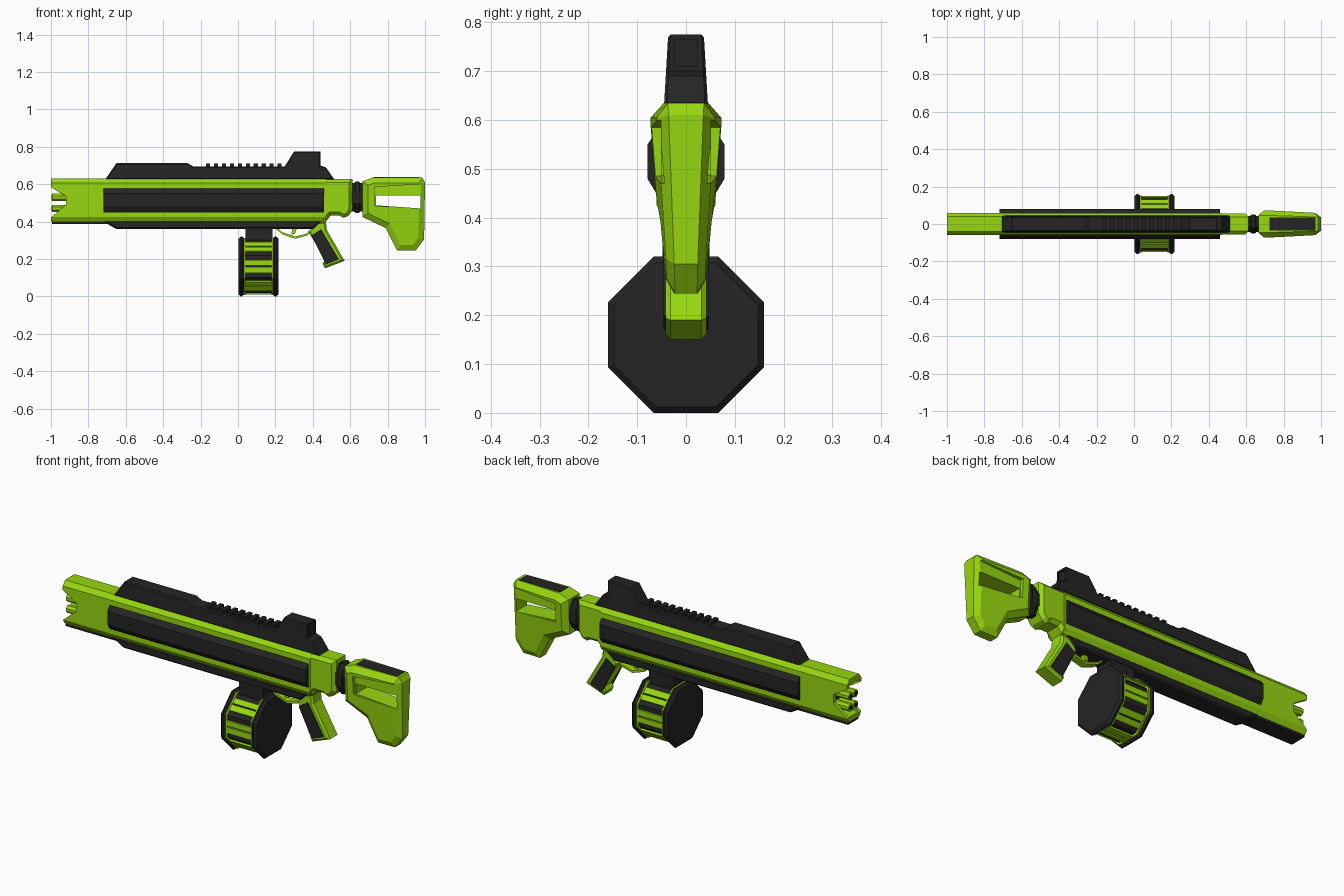
import bpy, bmesh, math
from mathutils import Vector

if "Cube" in bpy.data.objects:
    bpy.data.objects.remove(bpy.data.objects["Cube"], do_unlink=True)


def material(name, rgb):
    m = bpy.data.materials.new(name)
    m.use_nodes = True
    m.diffuse_color = (*rgb, 1)
    m.node_tree.nodes["Principled BSDF"].inputs["Base Color"].default_value = (*rgb, 1)
    return m


GREEN = material("lime green", (0.31, 0.68, 0.005))
BLACK = material("charcoal", (0.018, 0.018, 0.018))


def sym(half):
    """Mirror a right-hand (y, z) outline into a closed section."""
    return half + [(-y, z) for y, z in reversed(half)]


def prism(name, pts, lo, hi, mat, bevel=0.0, axis="Y", shape=None):
    """Extrude an outline along x or y; optionally chamfer the cap rims and reshape."""
    i = "XYZ".index(axis)
    at = (lambda p, d: Vector((d, *p))) if i == 0 else (lambda p, d: Vector((p[0], d, p[1])))
    bm = bmesh.new()
    a = [bm.verts.new(at(p, lo)) for p in pts]
    b = [bm.verts.new(at(p, hi)) for p in pts]
    bm.faces.new(a)
    bm.faces.new(b)
    for k in range(len(pts)):
        j = (k + 1) % len(pts)
        bm.faces.new((a[k], a[j], b[j], b[k]))
    bmesh.ops.recalc_face_normals(bm, faces=bm.faces[:])
    if bevel:
        rim = [e for e in bm.edges if abs(e.verts[0].co[i] - e.verts[1].co[i]) < 1e-5]
        bmesh.ops.bevel(bm, geom=rim, offset=bevel, segments=1, affect="EDGES")
    if shape:
        for v in bm.verts:
            v.co.y *= shape(v.co)
    bmesh.ops.recalc_face_normals(bm, faces=bm.faces[:])
    me = bpy.data.meshes.new(name)
    bm.to_mesh(me)
    bm.free()
    me.materials.append(mat)
    ob = bpy.data.objects.new(name, me)
    bpy.context.collection.objects.link(ob)
    return ob


def cut(ob, pts, lo, hi, axis="Y"):
    """Subtract a prism from an object and bake the result."""
    tool = prism("cutter", pts, lo, hi, ob.data.materials[0], axis=axis)
    tool.hide_render = True
    mod = ob.modifiers.new("cut", "BOOLEAN")
    mod.operation, mod.solver, mod.object = "DIFFERENCE", "EXACT", tool
    bpy.context.view_layer.update()
    me = bpy.data.meshes.new_from_object(ob.evaluated_get(bpy.context.evaluated_depsgraph_get()))
    ob.modifiers.clear()
    ob.data = me
    bpy.data.objects.remove(tool, do_unlink=True)


def box(y, z0, z1):
    return [(-y, z0), (y, z0), (y, z1), (-y, z1)]


def ring(cy, cz, r, n):
    turn = math.pi / n
    return [(cy + r * math.cos(turn * (2 * k + 1)), cz + r * math.sin(turn * (2 * k + 1)))
            for k in range(n)]


# Main housing with a hollow, notched muzzle
housing = prism("housing", sym([(0.045, 0.4), (0.06, 0.425), (0.06, 0.605), (0.04, 0.63)]),
                -1, 0.47, GREEN, axis="X")
cut(housing, box(0.042, 0.425, 0.6), -1.1, -0.9, axis="X")
cut(housing, [(-1.02, 0.595), (-0.92, 0.535), (-0.92, 0.49), (-1.02, 0.405)], -0.2, 0.2)
prism("muzzle_back", box(0.041, 0.43, 0.595), -0.905, -0.898, BLACK, axis="X")
for n, (y, z) in enumerate([(-0.02, 0.53), (0.02, 0.53), (-0.02, 0.47), (0.02, 0.47)]):
    barrel = prism(f"barrel_{n}", ring(y, z, 0.021, 8), -0.995, -0.9, GREEN, axis="X")
    prism(f"barrel_bore_{n}", ring(y, z, 0.012, 8), -0.998, -0.99, BLACK, axis="X")

# Side panels, underside and muzzle strip
prism("side_panels", sym([(0.058, 0.445), (0.079, 0.48), (0.079, 0.55), (0.058, 0.58)]),
      -0.72, 0.46, BLACK, axis="X")
prism("underside", [(-0.73, 0.405), (-0.65, 0.36), (0.4, 0.36), (0.45, 0.405)],
      -0.05, 0.05, BLACK, 0.008)
prism("muzzle_strip", box(0.045, 0.386, 0.402), -0.995, -0.7, BLACK, axis="X")

# Top rail with rear sight and teeth
rail = prism("top_rail", [(-0.71, 0.625), (-0.65, 0.712), (-0.27, 0.712), (-0.24, 0.695),
                          (0.25, 0.695), (0.3, 0.775), (0.44, 0.775), (0.44, 0.7),
                          (0.47, 0.69), (0.515, 0.625)],
             -0.045, 0.045, BLACK, 0.006, shape=lambda c: 1 - 1.3 * (c.z - 0.63))
cut(rail, box(0.024, 0.71, 0.765), 0.432, 0.5, axis="X")
for n in range(10):
    x = -0.16 + n * 0.0425
    prism(f"rail_tooth_{n}", box(0.032, 0.69, 0.711), x - 0.011, x + 0.011, BLACK, axis="X")

# Rear receiver and neck
prism("receiver", [(0.44, 0.39), (0.47, 0.4), (0.495, 0.432), (0.54, 0.432), (0.565, 0.42),
                   (0.59, 0.43), (0.612, 0.46), (0.612, 0.628), (0.44, 0.628)],
      -0.056, 0.056, GREEN, 0.018)
prism("neck", ring(0, 0.53, 0.082, 8), 0.6, 0.69, BLACK, axis="X",
      shape=lambda c: 0.55)
prism("neck_ring", ring(0, 0.53, 0.09, 8), 0.622, 0.652, BLACK, 0.006, "X",
      shape=lambda c: 0.6)

# Shoulder stock with slot and recessed sides
stock = prism("stock", [(0.665, 0.425), (0.79, 0.365), (0.85, 0.245), (0.95, 0.245),
                        (0.995, 0.305), (1.0, 0.61), (0.985, 0.635), (0.72, 0.635),
                        (0.665, 0.615)],
              -0.077, 0.077, GREEN, 0.03,
              shape=lambda c: (0.6 + 1.04 * (c.z - 0.25)) * (1 - 0.7 * (c.x - 0.68)))
for lo, hi in ((0.051, 0.2), (-0.2, -0.051)):
    cut(stock, [(0.73, 0.485), (0.985, 0.468), (0.985, 0.6), (0.73, 0.585)], lo, hi)
cut(stock, [(0.737, 0.487), (0.977, 0.47), (0.977, 0.54), (0.737, 0.54)], -0.2, 0.2)
prism("stock_top_pad", box(0.034, 0.628, 0.637), 0.725, 0.97, BLACK, axis="X")

# Pistol grip with dark cheeks
prism("grip", [(0.375, 0.345), (0.42, 0.4), (0.47, 0.4), (0.475, 0.355), (0.57, 0.19),
               (0.465, 0.15), (0.452, 0.175), (0.465, 0.195), (0.395, 0.315)],
      -0.042, 0.042, GREEN, 0.01)
for side, s in (("left", 1), ("right", -1)):
    prism(f"grip_panel_{side}", [(0.393, 0.325), (0.445, 0.36), (0.54, 0.198), (0.47, 0.17)],
          s * 0.038, s * 0.046, BLACK)

# Trigger and its guard, as strips of constant thickness
outer = [(0.2, 0.365), (0.235, 0.332), (0.305, 0.308), (0.37, 0.325), (0.395, 0.35)]
inner = [(x, z + 0.012) for x, z in reversed(outer)]
prism("trigger_guard", outer + inner, -0.02, 0.02, GREEN)
prism("trigger", [(0.29, 0.365), (0.315, 0.365), (0.305, 0.335), (0.285, 0.33)],
      -0.01, 0.01, GREEN)

# Drum magazine: black core, end discs, green rims and paired slats on each facet
CZ = 0.16
R = 0.16 / math.cos(math.pi / 8)
prism("magazine_neck", box(0.048, 0.28, 0.38), 0.04, 0.185, BLACK, axis="X")
prism("drum_core", ring(0, CZ, R * 0.88, 8), 0.02, 0.2, BLACK, axis="X")
for side, x in (("front", 0.003), ("rear", 0.185)):
    prism(f"drum_disc_{side}", ring(0, CZ, R, 8), x, x + 0.031, BLACK, 0.012, "X")
for side, x in (("front", 0.032), ("rear", 0.18)):
    prism(f"drum_rim_{side}", ring(0, CZ, R * 0.95, 8), x, x + 0.008, GREEN, axis="X")
for n in range(8):
    c, s = math.cos(n * math.pi / 4), math.sin(n * math.pi / 4)
    for k, (t0, t1) in enumerate(((-0.034, -0.005), (0.002, 0.034))):
        flat = [(0.12, t0), (0.15, t0), (0.15, t1), (0.12, t1)]
        prism(f"drum_slat_{n}_{k}", [(r * c - t * s, CZ + r * s + t * c) for r, t in flat],
              0.03, 0.19, GREEN, axis="X")
